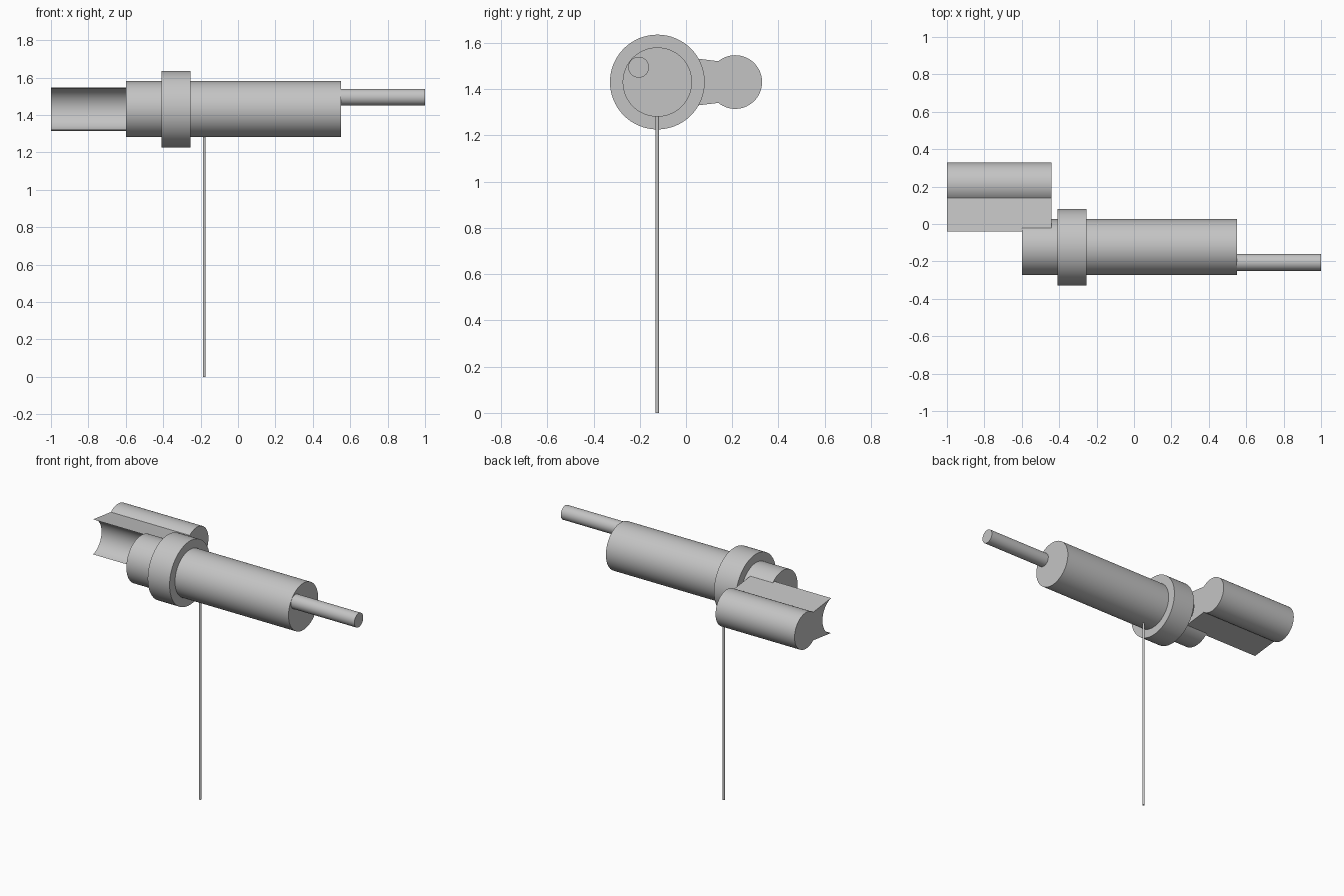
import bpy, bmesh, math
from mathutils import Matrix, Vector

if "Cube" in bpy.data.objects:
    bpy.data.objects.remove(bpy.data.objects["Cube"])

# Single grey material
grey = bpy.data.materials.new("plain grey")
grey.use_nodes = True
colour = (0.55, 0.55, 0.55, 1)
grey.diffuse_color = colour
grey.node_tree.nodes["Principled BSDF"].inputs["Base Color"].default_value = colour

AXIS_Y, AXIS_Z = -0.124, 1.431


def finish(name, bm):
    bmesh.ops.recalc_face_normals(bm, faces=bm.faces)
    mesh = bpy.data.meshes.new(name)
    bm.to_mesh(mesh)
    bm.free()
    mesh.materials.append(grey)
    obj = bpy.data.objects.new(name, mesh)
    bpy.context.collection.objects.link(obj)
    bpy.ops.object.select_all(action="DESELECT")
    obj.select_set(True)
    bpy.context.view_layer.objects.active = obj
    bpy.ops.object.shade_smooth_by_angle(angle=math.radians(25))
    return obj


def cylinder(name, start, end, radius, sides=64):
    """Capped cylinder between two points."""
    a, b = Vector(start), Vector(end)
    turn = (b - a).to_track_quat("Z", "Y").to_matrix().to_4x4()
    bm = bmesh.new()
    bmesh.ops.create_cone(bm, cap_ends=True, segments=sides, radius1=radius,
                          radius2=radius, depth=(b - a).length,
                          matrix=Matrix.Translation((a + b) / 2) @ turn)
    return finish(name, bm)


def arc(cy, radius, first, last, steps):
    """Points (y, z) along an arc, angles measured from +y."""
    angles = [first + (last - first) * i / steps for i in range(steps + 1)]
    return [(cy + radius * math.cos(t), AXIS_Z + radius * math.sin(t)) for t in angles]


# Main barrel, collar, offset tip rod and thin support pole
cylinder("barrel", (-0.6, AXIS_Y, AXIS_Z), (0.55, AXIS_Y, AXIS_Z), 0.15)
cylinder("collar", (-0.41, AXIS_Y, AXIS_Z), (-0.255, AXIS_Y, AXIS_Z), 0.205)
cylinder("tip_rod", (0.53, -0.205, 1.495), (1, -0.205, 1.495), 0.045, 48)
cylinder("support_pole", (-0.18, AXIS_Y, 0), (-0.18, AXIS_Y, 1.3), 0.0075, 24)

# Side bracket: round lobe with a flared neck ending in a hollow groove
waist = math.radians(129)
groove = math.radians(75)
profile = arc(0.213, 0.116, -waist, waist, 48) + arc(-0.07, 0.116, groove, -groove, 32)
bm = bmesh.new()
face = bm.faces.new([bm.verts.new((-1, y, z)) for y, z in profile])
sweep = bmesh.ops.extrude_face_region(bm, geom=[face], use_keep_orig=True)
moved = [v for v in sweep["geom"] if isinstance(v, bmesh.types.BMVert)]
bmesh.ops.translate(bm, verts=moved, vec=(0.56, 0, 0))
finish("side_bracket", bm)
